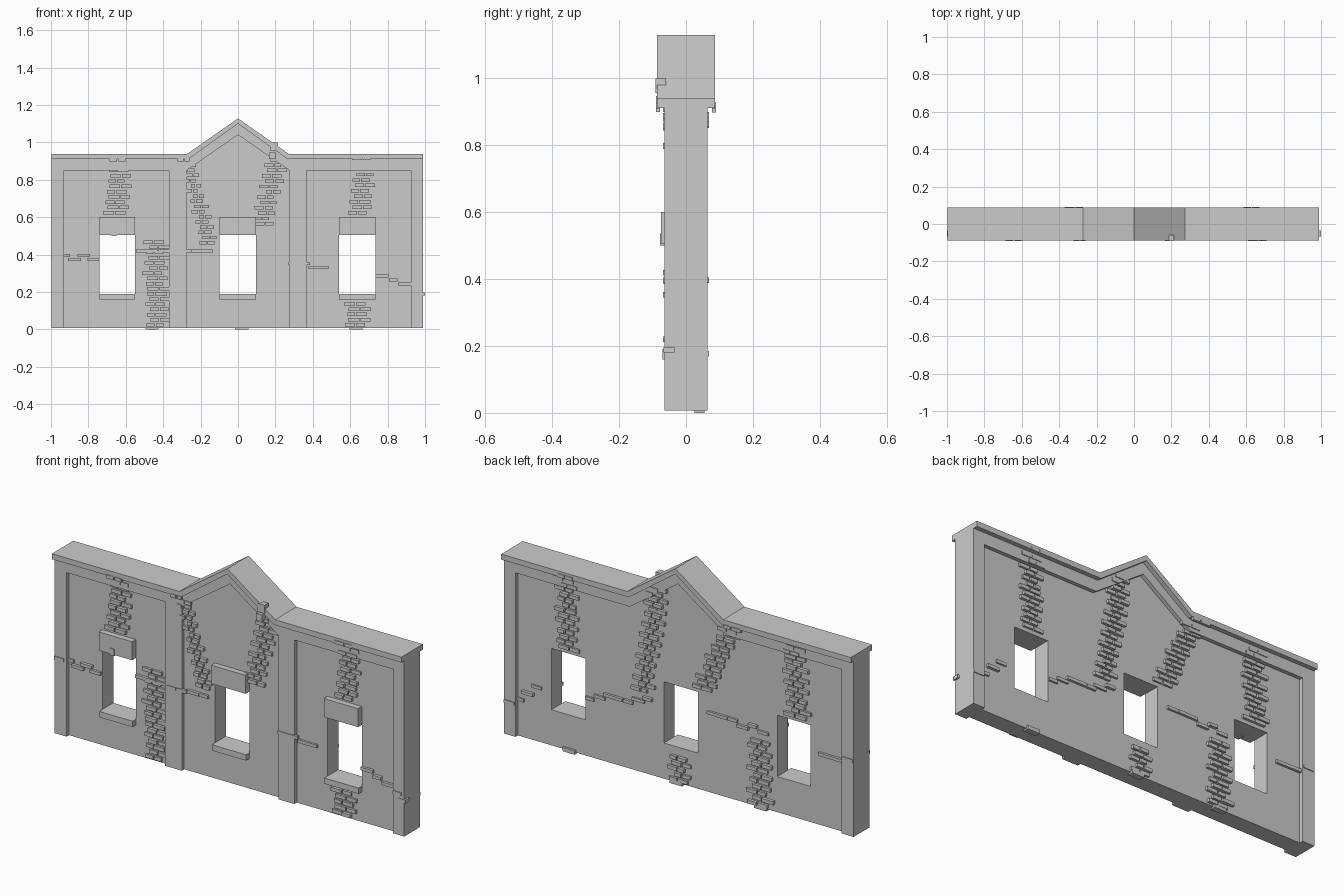
import bpy, bmesh, random
from mathutils import Matrix, Vector

if "Cube" in bpy.data.objects:
    bpy.data.objects.remove(bpy.data.objects["Cube"])

random.seed(4)
L, R, Z0 = -0.998, 0.99, 0.007      # wall ends and underside
Y, REC, YC = 0.064, 0.02, 0.087     # wall half depth, panel recess, coping half depth
WINDOWS = [(-0.74, -0.55), (-0.1, 0.095), (0.54, 0.735)]


def link(name, bm):
    bmesh.ops.recalc_face_normals(bm, faces=bm.faces)
    me = bpy.data.meshes.new(name)
    bm.to_mesh(me)
    bm.free()
    ob = bpy.data.objects.new(name, me)
    bpy.context.collection.objects.link(ob)
    return ob


def prism(name, pts, y0, y1):
    """Extrude an x-z profile along y."""
    bm = bmesh.new()
    face = bm.faces.new([bm.verts.new((x, y0, z)) for x, z in pts])
    ext = bmesh.ops.extrude_face_region(bm, geom=[face], use_keep_orig=True)
    verts = [g for g in ext["geom"] if isinstance(g, bmesh.types.BMVert)]
    bmesh.ops.translate(bm, verts=verts, vec=(0, y1 - y0, 0))
    return link(name, bm)


def rect(x0, x1, z0, z1):
    return [(x0, z0), (x1, z0), (x1, z1), (x0, z1)]


def add_box(bm, x0, x1, y0, y1, z0, z1):
    size = Vector((x1 - x0, y1 - y0, z1 - z0))
    mid = Vector((x0 + x1, y0 + y1, z0 + z1)) / 2
    bmesh.ops.create_cube(bm, size=1, matrix=Matrix.LocRotScale(mid, None, size))


def cut(target, pts, y0, y1):
    cutter = prism("cutter", pts, y0, y1)
    cutter.hide_render = True
    mod = target.modifiers.new("cut", 'BOOLEAN')
    mod.operation, mod.solver, mod.object = 'DIFFERENCE', 'EXACT', cutter
    bpy.context.view_layer.objects.active = target
    bpy.ops.object.modifier_apply(modifier=mod.name)
    bpy.data.objects.remove(cutter)


def gable(eave, peak, half):
    return [(half, eave), (0, peak), (-half, eave)]


# Wall body with recessed panels and window openings
wall = prism("wall", [(L, Z0), (R, Z0), (R, 0.92)] + gable(0.92, 1.11, 0.268) + [(L, 0.92)], -Y, Y)
cut(wall, rect(-0.93, -0.37, -0.1, 0.85), -0.2, REC - Y)
cut(wall, rect(0.365, 0.925, -0.1, 0.85), -0.2, REC - Y)
cut(wall, [(-0.275, -0.1), (0.275, -0.1)] + gable(0.85, 1.04, 0.275), -0.2, REC - Y)
cut(wall, [(-0.93, -0.1), (0.925, -0.1), (0.925, 0.85)] + gable(0.85, 1.04, 0.275)
    + [(-0.93, 0.85)], Y - REC, 0.2)
for x0, x1 in WINDOWS:
    cut(wall, rect(x0, x1, 0.19, 0.505), -0.3, 0.3)

# Coping that follows the roofline
prism("coping", [(L, 0.91), (-0.265, 0.91), (0, 1.1), (0.265, 0.91), (R, 0.91), (R, 0.938)]
      + gable(0.938, 1.128, 0.272) + [(L, 0.938)], -YC, YC)

# Window lintels and sills
for i, (x0, x1) in enumerate(WINDOWS):
    prism(f"lintel_{i}", rect(x0, x1, 0.505, 0.6), -0.074, -0.03)
    prism(f"sill_{i}", rect(x0, x1, 0.16, 0.19), -0.07, -0.03)


def surface(x, z, front):
    """Wall half depth and brick relief at a point, or None off the wall."""
    rise = 0.19 * max(0, 1 - abs(x) / 0.272)
    if z > 0.925 + rise:
        return None
    if z > 0.905 + rise:
        return YC, 0.003
    pier = x < -0.93 or x > 0.925 or (front and (-0.37 < x < -0.275 or 0.275 < x < 0.365))
    return (Y, 0.004) if pier or z > 0.85 + rise else (Y - REC, random.uniform(0.009, 0.016))


def brick(bm, x, z, w, front, h=0.018):
    spot = surface(x, z, front)
    hole = any(a - w / 2 < x < b + w / 2 and 0.16 < z + h / 2 and z - h / 2 < 0.505 for a, b in WINDOWS)
    if spot is None or hole:
        return
    y, out = spot
    s = -1 if front else 1
    ys = sorted((s * (y - 0.01), s * (y + out)))
    add_box(bm, max(x - w / 2, L), min(x + w / 2, R), *ys, max(z - h / 2, 0), z + h / 2)


def brick_column(name, front, top, bottom, width):
    """Staggered exposed bricks between two (x, z) points."""
    bm = bmesh.new()
    rows = max(2, round((top[1] - bottom[1]) / 0.028))
    for i in range(rows):
        t = (i + 0.5) / rows
        x = top[0] + (bottom[0] - top[0]) * t + (0.012 if i % 2 else -0.012)
        z = top[1] + (bottom[1] - top[1]) * t
        for side in (-1, 1):
            w = random.uniform(0.45, 0.75) * width
            brick(bm, x + side * (w / 2 + 0.003), z, w, front)
    link(name, bm)


def brick_course(name, front, start, end):
    """A stepped run of bricks along a crack."""
    bm = bmesh.new()
    n = max(2, round((end[0] - start[0]) / 0.055))
    for i in range(n):
        t = (i + 0.5) / n
        x = start[0] + (end[0] - start[0]) * t
        z = start[1] + (end[1] - start[1]) * t
        z = round((z + random.uniform(-0.012, 0.012)) / 0.022) * 0.022
        brick(bm, x, z, random.uniform(0.045, 0.07), front, 0.016)
    link(name, bm)


# Exposed brick on the front
brick_column("front_brick_left_upper", True, (-0.63, 0.92), (-0.65, 0.61), 0.08)
brick_column("front_brick_left_lower", True, (-0.44, 0.48), (-0.43, 0.01), 0.085)
brick_column("front_brick_gable_left", True, (-0.28, 0.92), (-0.15, 0.45), 0.05)
brick_column("front_brick_gable_right", True, (0.22, 0.95), (0.13, 0.55), 0.07)
brick_column("front_brick_right_upper", True, (0.68, 0.93), (0.65, 0.61), 0.08)
brick_column("front_brick_right_lower", True, (0.64, 0.15), (0.64, 0.01), 0.085)
brick_course("front_crack_left", True, (-1.0, 0.4), (-0.75, 0.37))
brick_course("front_crack_mid", True, (-0.54, 0.41), (-0.13, 0.42))
brick_course("front_crack_right", True, (0.28, 0.35), (0.54, 0.33))
brick_course("front_crack_end", True, (0.74, 0.31), (0.98, 0.2))

# Exposed brick on the back
brick_column("back_brick_right_upper", False, (0.64, 0.93), (0.64, 0.52), 0.075)
brick_column("back_brick_gable_right", False, (0.12, 0.99), (0.21, 0.42), 0.07)
brick_column("back_brick_gable_left", False, (-0.31, 0.92), (-0.13, 0.52), 0.075)
brick_column("back_brick_left_upper", False, (-0.65, 0.9), (-0.67, 0.52), 0.085)
brick_column("back_brick_left_lower", False, (-0.455, 0.36), (-0.455, 0.01), 0.09)
brick_column("back_brick_mid_lower", False, (0, 0.18), (0, 0.01), 0.075)
brick_course("back_crack_right", False, (0.74, 0.33), (0.99, 0.17))
brick_course("back_crack_mid_right", False, (0.1, 0.4), (0.54, 0.31))
brick_course("back_crack_mid_left", False, (-0.56, 0.4), (-0.1, 0.43))
brick_course("back_crack_left", False, (-0.99, 0.39), (-0.74, 0.36))

# Loose bricks on the coping, wall ends, lintel and base
bm = bmesh.new()
add_box(bm, 0.175, 0.215, -0.091, -0.06, 0.955, 0.998)
add_box(bm, 0.165, 0.2, -0.09, -0.06, 0.91, 0.945)
add_box(bm, 0.96, 1.0, -0.067, -0.035, 0.18, 0.197)
add_box(bm, -1.0, -0.96, -0.067, -0.035, 0.385, 0.403)
add_box(bm, -0.675, -0.65, -0.078, -0.04, 0.5, 0.535)
for x in (-0.46, 0.02, 0.63):
    add_box(bm, x - 0.035, x + 0.035, 0.025, 0.055, 0, 0.02)
link("loose_bricks", bm)
